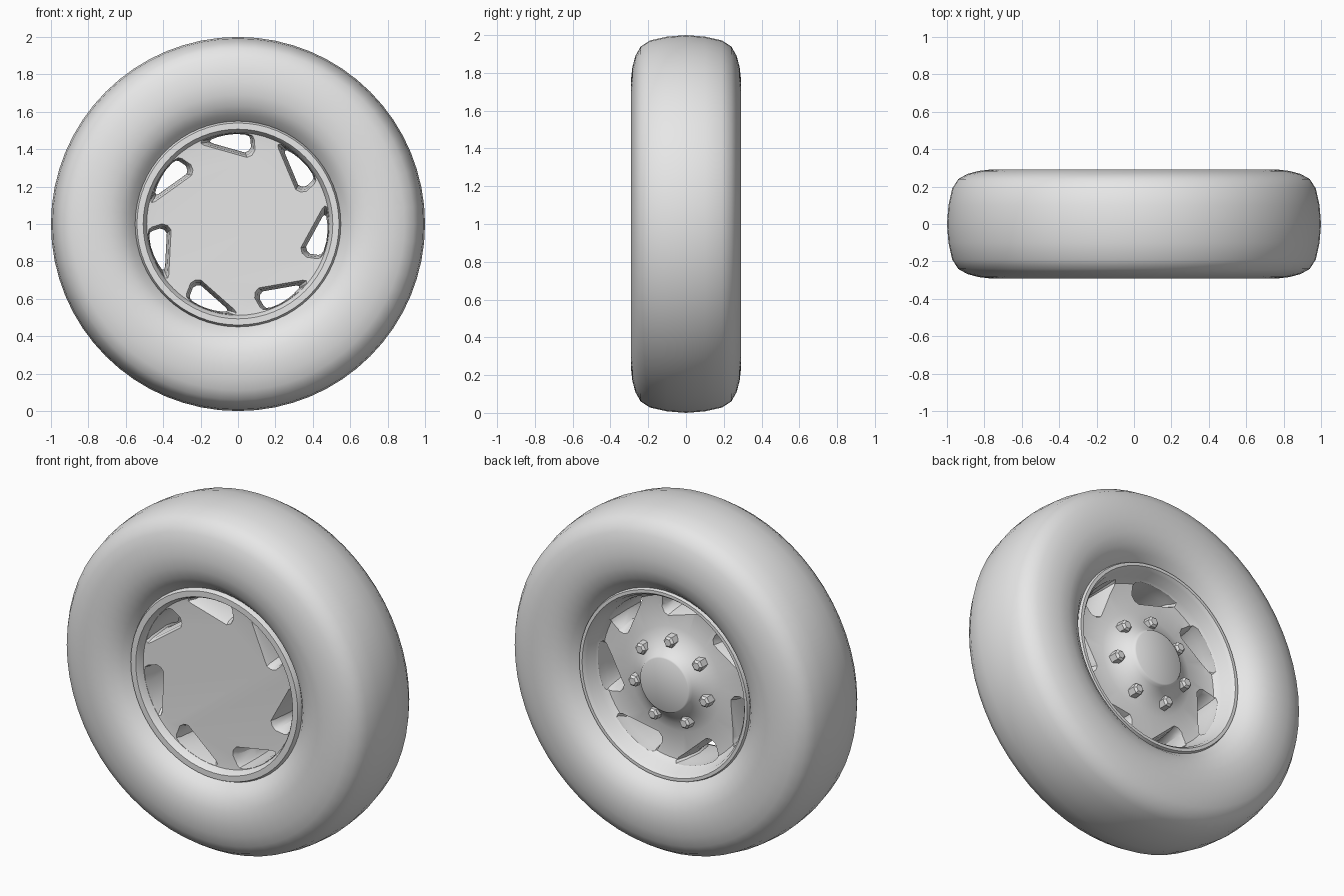
import bpy, bmesh, math

if "Cube" in bpy.data.objects:
    bpy.data.objects.remove(bpy.data.objects["Cube"])

GREY = bpy.data.materials.new("plain grey")
GREY.use_nodes = True
GREY.diffuse_color = (0.8, 0.8, 0.8, 1)
GREY.node_tree.nodes["Principled BSDF"].inputs["Base Color"].default_value = (0.8, 0.8, 0.8, 1)

SPOKES = 7
AXLE_Z = 1.0
STEP = math.tau / SPOKES


def circle(radius, y, sides, cx=0, cz=0):
    return [(cx + radius * math.cos(math.tau * i / sides), y,
             cz + radius * math.sin(math.tau * i / sides)) for i in range(sides)]


def loft(bm, rings, closed=False):
    """Skin a series of equal rings; cap the ends, or join last to first."""
    loops = [[bm.verts.new(p) for p in ring] for ring in rings]
    n = len(loops[0])
    pairs = list(zip(loops, loops[1:]))
    if closed:
        pairs.append((loops[-1], loops[0]))
    else:
        bm.faces.new(loops[0])
        bm.faces.new(loops[-1])
    for a, b in pairs:
        for i in range(n):
            j = (i + 1) % n
            bm.faces.new((a[i], a[j], b[j], b[i]))


def finish(bm, name):
    bmesh.ops.recalc_face_normals(bm, faces=bm.faces)
    mesh = bpy.data.meshes.new(name)
    bm.to_mesh(mesh)
    bm.free()
    mesh.materials.append(GREY)
    obj = bpy.data.objects.new(name, mesh)
    obj.location.z = AXLE_Z
    bpy.context.collection.objects.link(obj)
    return obj


def activate(obj):
    bpy.ops.object.select_all(action='DESELECT')
    obj.select_set(True)
    bpy.context.view_layer.objects.active = obj


def smooth(obj, degrees):
    activate(obj)
    bpy.ops.object.shade_smooth_by_angle(angle=math.radians(degrees))


# Tyre: half cross-section (radius, y) mirrored about the tread centre
half = [(0.53, 0.17), (0.555, 0.2), (0.585, 0.235), (0.63, 0.267), (0.69, 0.286),
        (0.76, 0.292), (0.83, 0.284), (0.89, 0.268), (0.94, 0.24), (0.972, 0.19),
        (0.992, 0.1)]
section = half + [(1.0, 0)] + [(r, -y) for r, y in reversed(half)]
bm = bmesh.new()
loft(bm, [circle(r, y, 64) for r, y in section], closed=True)
smooth(finish(bm, "tyre"), 50)

# Wheel: front face, rim lips, rear dish and raised hub in one profile
profile = [(0.45, -0.175), (0.488, -0.178), (0.5, -0.21), (0.507, -0.22),
           (0.54, -0.22), (0.55, -0.2), (0.55, 0.19), (0.543, 0.21), (0.525, 0.21),
           (0.51, 0.19), (0.495, 0.13), (0.47, 0.095), (0.42, 0.09), (0.3, 0.1),
           (0.25, 0.115), (0.2, 0.145), (0.168, 0.18), (0.16, 0.195), (0.152, 0.2)]
bm = bmesh.new()
loft(bm, [circle(r, y, 64) for r, y in profile])
wheel = finish(bm, "wheel")

# Vent cutters: rounded triangle (degrees, radius), narrowing to mid-depth
vent = [(114.8, 0.475), (113.5, 0.486), (107, 0.487), (100, 0.487), (92, 0.487),
        (84, 0.485), (80.5, 0.477), (79, 0.46), (76.8, 0.405), (78.3, 0.375),
        (82, 0.358), (86, 0.362), (113.5, 0.458)]
levels = [(-0.3, 1), (-0.178, 1), (-0.145, 0.88), (-0.03, 0.75), (0.06, 0.88),
          (0.095, 1), (0.3, 1.02)]
PIVOT = 0.465
bm = bmesh.new()
for k in range(SPOKES):
    c, s = math.cos(k * STEP), math.sin(k * STEP)
    rings = []
    for y, scale in levels:
        ring = []
        for deg, r in vent:
            x = r * math.cos(math.radians(deg)) * scale
            z = PIVOT + (r * math.sin(math.radians(deg)) - PIVOT) * scale
            ring.append((x * c - z * s, y, x * s + z * c))
        rings.append(ring)
    loft(bm, rings)
cutter = finish(bm, "vent_cutter")
cutter.hide_render = True

cut = wheel.modifiers.new("vents", 'BOOLEAN')
cut.operation = 'DIFFERENCE'
cut.solver = 'EXACT'
cut.object = cutter
activate(wheel)
bpy.ops.object.modifier_apply(modifier=cut.name)
bpy.data.objects.remove(cutter)
smooth(wheel, 35)

# Wheel nuts: chamfered hexagons around the hub
bm = bmesh.new()
for k in range(SPOKES):
    angle = math.pi / 2 + k * STEP
    x, z = 0.235 * math.cos(angle), 0.235 * math.sin(angle)
    loft(bm, [circle(r, y, 6, x, z)
              for r, y in [(0.036, 0.08), (0.034, 0.158), (0.022, 0.17)]])
smooth(finish(bm, "wheel_nuts"), 25)
